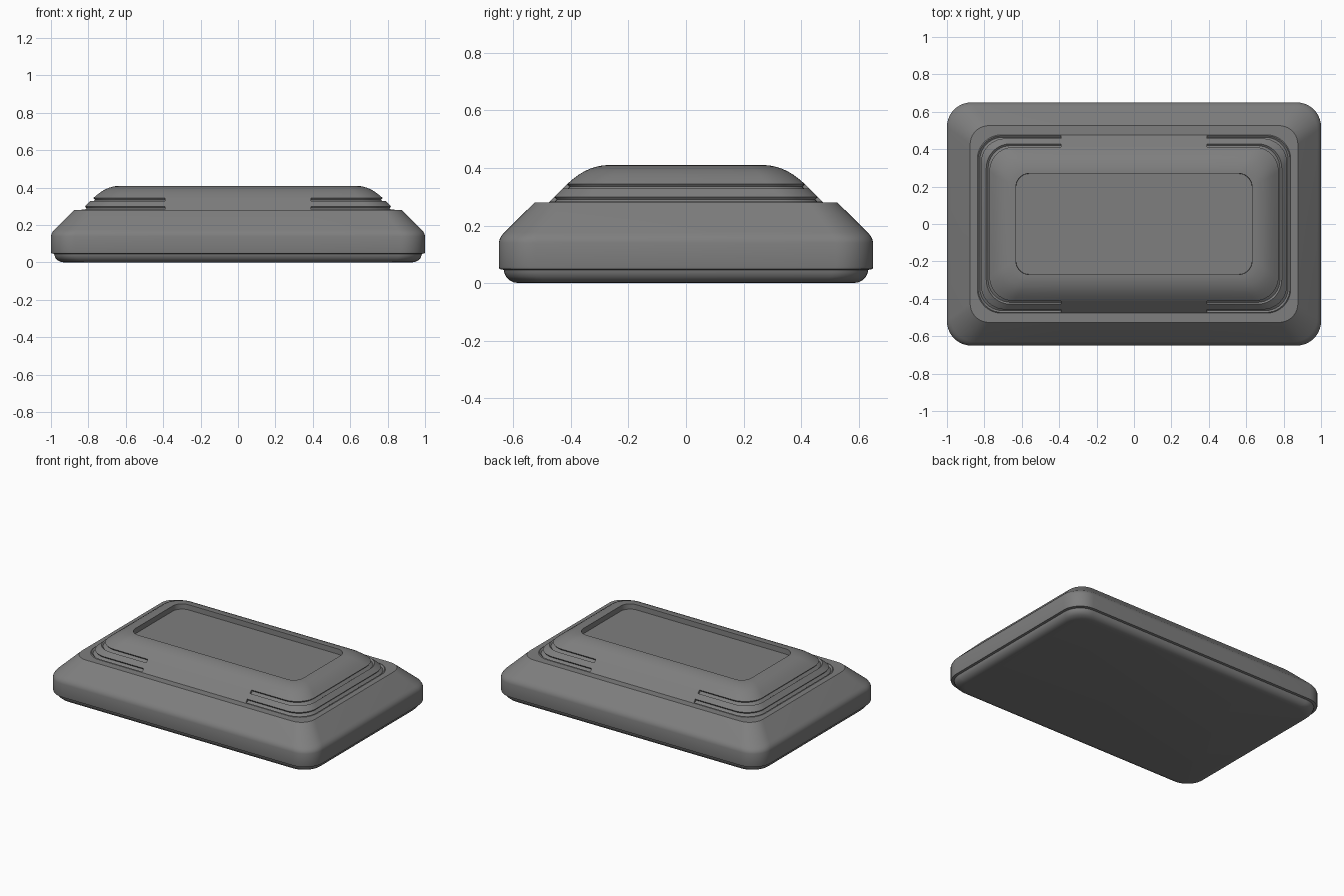
import bpy, bmesh, math

if "Cube" in bpy.data.objects:
    bpy.data.objects.remove(bpy.data.objects["Cube"])

GROOVE_X = 0.39      # grooves run from here outward and round each end
SEG = 10             # segments per rounded corner

grey = bpy.data.materials.new("mid grey")
grey.diffuse_color = (0.21, 0.21, 0.21, 1)
grey.use_nodes = True
grey.node_tree.nodes["Principled BSDF"].inputs["Base Color"].default_value = grey.diffuse_color


def ring(hx, hy, r):
    """Rounded rectangle, with extra points where the grooves stop."""
    pts = []
    g, e = GROOVE_X, 0.001
    for cx, cy, start in ((1, 1, 0), (-1, 1, 90), (-1, -1, 180), (1, -1, 270)):
        for i in range(SEG + 1):
            a = math.radians(start + 90 * i / SEG)
            pts.append((cx * (hx - r) + r * math.cos(a),
                        cy * (hy - r) + r * math.sin(a)))
        if start == 0:
            pts += [(x, hy) for x in (g + e, g, -g, -g - e)]
        if start == 180:
            pts += [(x, -hy) for x in (-g - e, -g, g, g + e)]
    return pts


def loft(name, rows):
    """Skin rows of (hx, hy, r, z, groove depth); cap both ends."""
    bm = bmesh.new()
    loops = []
    for hx, hy, r, z, d in rows:
        plain = ring(hx, hy, r)
        cut = ring(hx - d, hy - d, max(r - d, 0.01))
        loop = []
        for p, c in zip(plain, cut):
            if d and abs(p[0]) > GROOVE_X + 0.0005:
                loop.append(bm.verts.new((c[0], c[1], z - d)))
            else:
                loop.append(bm.verts.new((p[0], p[1], z)))
        loops.append(loop)
    n = len(loops[0])
    for a, b in zip(loops, loops[1:]):
        for i in range(n):
            j = (i + 1) % n
            bm.faces.new((a[i], a[j], b[j], b[i]))
    bm.faces.new(loops[0][::-1])
    bm.faces.new(loops[-1])
    bmesh.ops.recalc_face_normals(bm, faces=bm.faces)
    me = bpy.data.meshes.new(name)
    bm.to_mesh(me)
    bm.free()
    me.materials.append(grey)
    ob = bpy.data.objects.new(name, me)
    bpy.context.collection.objects.link(ob)
    bpy.context.view_layer.objects.active = ob
    ob.select_set(True)
    bpy.ops.object.shade_smooth_by_angle(angle=math.radians(28))
    ob.select_set(False)
    return ob


rows = []

# Lower tray: rounded foot, small lip, upright wall, chamfered shoulder
for t, z, r in ((0.070, 0.0, 0.11), (0.052, 0.003, 0.12), (0.036, 0.011, 0.12),
                (0.025, 0.023, 0.12), (0.019, 0.036, 0.125), (0.017, 0.046, 0.125),
                (0.002, 0.049, 0.13), (0.0, 0.058, 0.13), (0.0, 0.140, 0.13),
                (0.003, 0.153, 0.13), (0.010, 0.166, 0.13), (0.020, 0.177, 0.13),
                (0.124, 0.280, 0.10)):
    rows.append((1 - t, 0.65 - t, r, z, 0))

# Raised upper body: ledge, two grooves on the slope, then a rounded crest
BX, BY = 0.838, 0.477


def upper(t, z, r=0.13, d=0):
    rows.append((BX - t, BY - t, r, z, d))


upper(0, 0.28)
for t0, t1 in ((0.004, 0.020), (0.048, 0.065)):
    upper(t0, 0.28 + t0)
    upper(t0 + 0.001, 0.281 + t0, d=0.009)
    upper(t1 - 0.001, 0.279 + t1, d=0.009)
    upper(t1, 0.28 + t1)
for t, z, r in ((0.085, 0.362, 0.125), (0.105, 0.377, 0.118),
                (0.125, 0.389, 0.11), (0.145, 0.398, 0.10),
                (0.168, 0.405, 0.09), (0.188, 0.409, 0.08), (0.207, 0.41, 0.07)):
    upper(t, z, r)

# Recessed panel on top
upper(0.208, 0.375, 0.07)

loft("stepped_case", rows)
